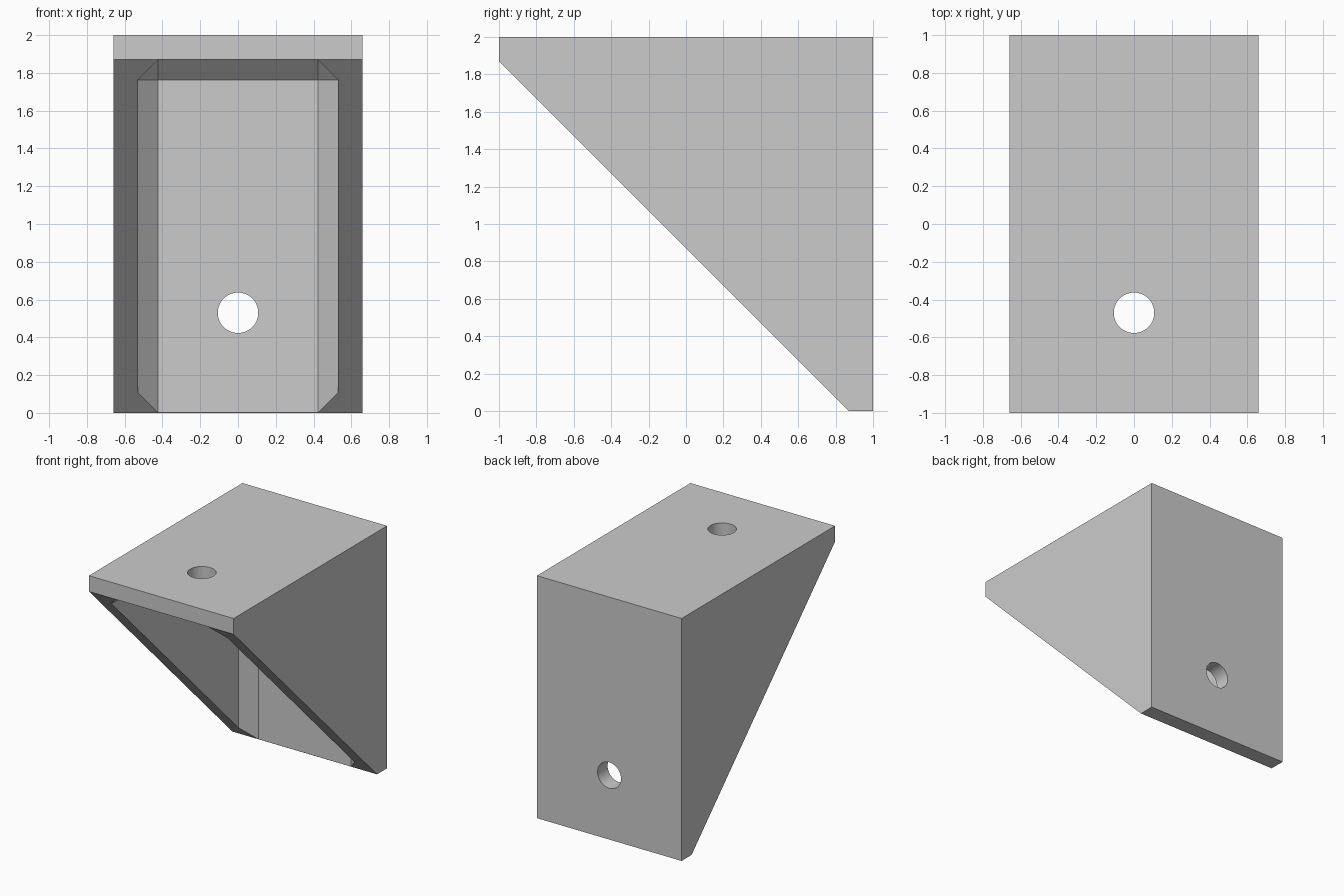
import bpy, bmesh, math
from mathutils import Matrix, Vector

if "Cube" in bpy.data.objects:
    bpy.data.objects.remove(bpy.data.objects["Cube"], do_unlink=True)

HALF_W, WALL, CHAMFER, HOLE_R = 0.66, 0.13, 0.107, 0.107

grey = bpy.data.materials.new("plain grey")
grey.use_nodes = True
colour = (0.6, 0.6, 0.6, 1)
grey.diffuse_color = colour
grey.node_tree.nodes["Principled BSDF"].inputs["Base Color"].default_value = colour


def finish(name, bm):
    bmesh.ops.recalc_face_normals(bm, faces=bm.faces)
    mesh = bpy.data.meshes.new(name)
    bm.to_mesh(mesh)
    bm.free()
    mesh.materials.append(grey)
    obj = bpy.data.objects.new(name, mesh)
    bpy.context.collection.objects.link(obj)
    return obj


def hole_cutter(name, location, rotation):
    bm = bmesh.new()
    matrix = Matrix.Translation(location) @ rotation
    bmesh.ops.create_cone(bm, cap_ends=True, segments=64, radius1=HOLE_R,
                          radius2=HOLE_R, depth=0.5, matrix=matrix)
    return finish(name, bm)


# Bracket body: side profile extruded across the width
bm = bmesh.new()
profile = [(-1, 2), (1, 2), (1, 0), (1 - WALL, 0), (-1, 2 - WALL)]
side = bm.faces.new([bm.verts.new((-HALF_W, y, z)) for y, z in profile])
extruded = bmesh.ops.extrude_face_region(bm, geom=[side])["geom"]
bmesh.ops.translate(bm, vec=(2 * HALF_W, 0, 0),
                    verts=[v for v in extruded if isinstance(v, bmesh.types.BMVert)])
bracket = finish("corner_bracket", bm)

# Chamfered pocket, open to the front and below
bm = bmesh.new()
inner_w = HALF_W - WALL
low = Vector((-inner_w, -3, -2))
high = Vector((inner_w, 0.869, 1.869))
size = high - low
bmesh.ops.create_cube(bm, size=1, matrix=Matrix.Translation((low + high) / 2)
                      @ Matrix.Diagonal((*size, 1)))
bmesh.ops.bevel(bm, geom=list(bm.edges), offset=CHAMFER, segments=1,
                affect='EDGES', profile=0.5)
pocket = finish("pocket_cutter", bm)

# Screw holes through the top plate and the back plate
top_hole = hole_cutter("top_hole_cutter", (0, -0.47, 2), Matrix.Identity(4))
back_hole = hole_cutter("back_hole_cutter", (0, 1, 0.53),
                        Matrix.Rotation(math.pi / 2, 4, 'X'))

cutters = [pocket, top_hole, back_hole]
for cutter in cutters:
    cutter.hide_render = True
    cut = bracket.modifiers.new(cutter.name, 'BOOLEAN')
    cut.operation = 'DIFFERENCE'
    cut.solver = 'EXACT'
    cut.object = cutter

# Apply the cuts and drop the cutters
bpy.context.view_layer.update()
depsgraph = bpy.context.evaluated_depsgraph_get()
result = bpy.data.meshes.new_from_object(bracket.evaluated_get(depsgraph))
bracket.modifiers.clear()
bracket.data = result
result.materials.clear()
result.materials.append(grey)
for cutter in cutters:
    bpy.data.objects.remove(cutter, do_unlink=True)

bpy.ops.object.select_all(action='DESELECT')
bracket.select_set(True)
bpy.context.view_layer.objects.active = bracket
bpy.ops.object.shade_smooth_by_angle(angle=math.radians(30))
